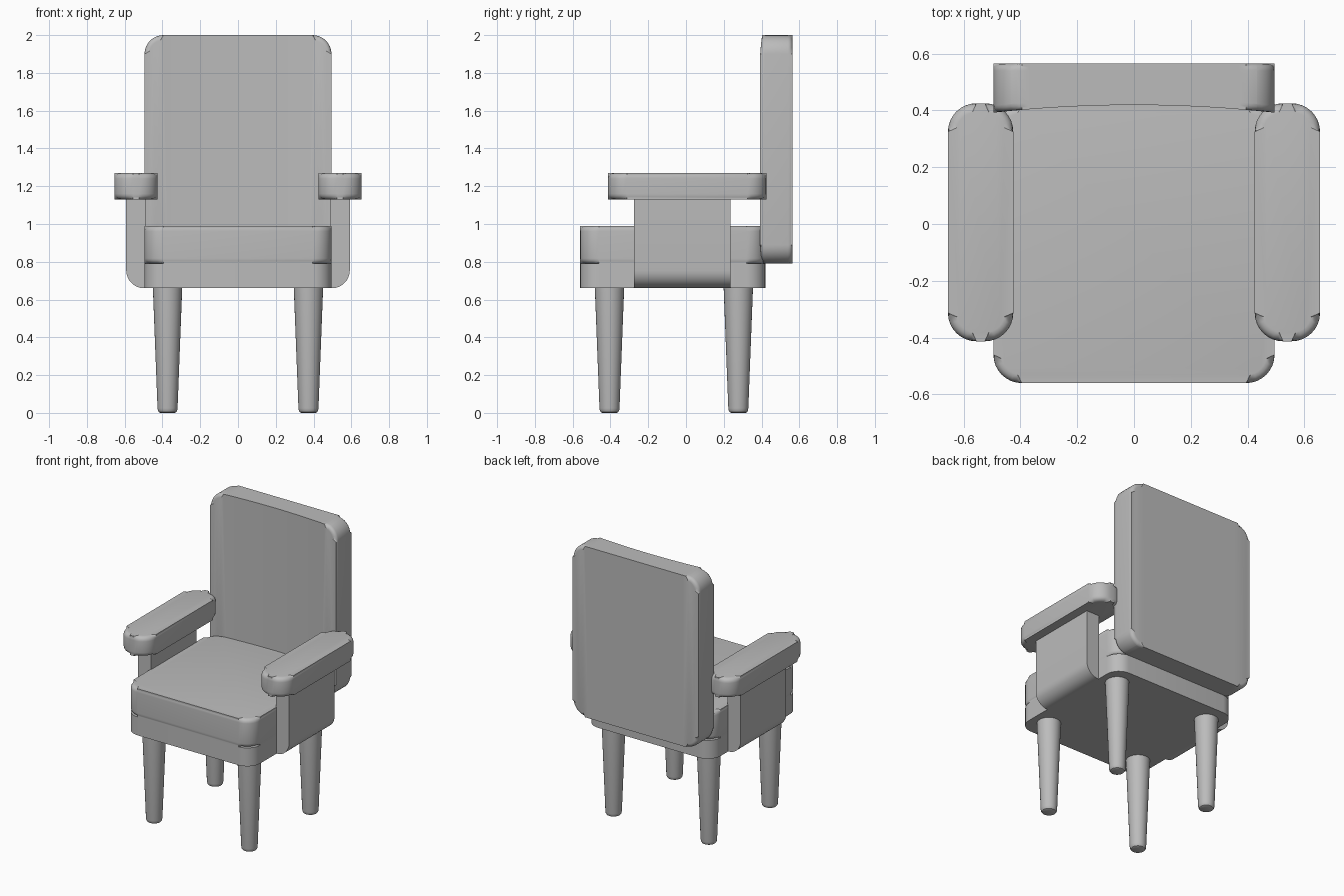
import bpy, bmesh
from math import pi, cos, sin
from mathutils import Vector

cube = bpy.data.objects.get("Cube")
if cube:
    bpy.data.objects.remove(cube)

grey = bpy.data.materials.new("warm_grey")
grey.use_nodes = True
colour = (0.5, 0.5, 0.5, 1)
grey.diffuse_color = colour
grey.node_tree.nodes["Principled BSDF"].inputs["Base Color"].default_value = colour


def finish(bm, name):
    bmesh.ops.recalc_face_normals(bm, faces=bm.faces[:])
    mesh = bpy.data.meshes.new(name)
    bm.to_mesh(mesh)
    bm.free()
    mesh.materials.append(grey)
    obj = bpy.data.objects.new(name, mesh)
    bpy.context.collection.objects.link(obj)
    bpy.ops.object.select_all(action="DESELECT")
    obj.select_set(True)
    bpy.context.view_layer.objects.active = obj
    bpy.ops.object.shade_smooth_by_angle(angle=pi / 6)
    return obj


def outline(u0, u1, v0, v1, radii, steps=8):
    """Rectangle whose corners, from lower left anticlockwise, have the given radii."""
    signs = [(-1, -1), (1, -1), (1, 1), (-1, 1)]
    points = []
    for i, ((su, sv), r) in enumerate(zip(signs, radii)):
        cu = (u1 if su > 0 else u0) - su * r
        cv = (v1 if sv > 0 else v0) - sv * r
        for k in range(steps + 1 if r else 1):
            a = pi + (i + k / steps) * pi / 2
            points.append((cu + r * cos(a), cv + r * sin(a)))
    return points


def slab(name, points, low, high, upright=False, soft=0, hollow=0):
    """Extrude an outline along z, or along y if upright; round the rims by soft."""
    def place(u, v, w):
        return (u, w, v) if upright else (u, v, w)

    bm = bmesh.new()
    rings = [[bm.verts.new(place(u, v, w)) for u, v in points] for w in (low, high)]
    caps = [bm.faces.new(ring) for ring in rings]
    for i in range(len(points)):
        j = (i + 1) % len(points)
        bm.faces.new((rings[0][i], rings[0][j], rings[1][j], rings[1][i]))
    if soft:
        rims = {e for f in caps for e in f.edges}
        bmesh.ops.bevel(bm, geom=list(rims), offset=soft, segments=4,
                        profile=0.5, affect="EDGES")
    if hollow:
        # Cut into upright strips and push the front into a shallow curve
        half = max(u for u, v in points)
        for k in range(-7, 8):
            bmesh.ops.bisect_plane(bm, geom=bm.verts[:] + bm.edges[:] + bm.faces[:],
                                   plane_co=Vector((half * k / 8, 0, 0)),
                                   plane_no=Vector((1, 0, 0)))
        for v in bm.verts:
            if v.co.y < (low + high) / 2:
                v.co.y += hollow * (1 - (v.co.x / half) ** 2)
    return finish(bm, name)


def leg(name, x, y):
    """Tapered round leg with a softened foot."""
    bm = bmesh.new()
    profile = [(0.038, 0), (0.046, 0.004), (0.051, 0.012), (0.053, 0.025), (0.078, 0.67)]
    n = 32
    rings = [[bm.verts.new((x + r * cos(2 * pi * i / n), y + r * sin(2 * pi * i / n), z))
              for i in range(n)] for r, z in profile]
    for a, b in zip(rings, rings[1:]):
        for i in range(n):
            j = (i + 1) % n
            bm.faces.new((a[i], a[j], b[j], b[i]))
    bm.faces.new(rings[0])
    bm.faces.new(rings[-1])
    return finish(bm, name)


# Seat frame, cushion and backrest
seat_shape = outline(-0.495, 0.495, -0.56, 0.42, [0.1] * 4)
slab("seat_frame", seat_shape, 0.66, 0.79)
slab("seat_cushion", seat_shape, 0.79, 0.99, soft=0.028)
slab("backrest", outline(-0.495, 0.495, 0.79, 2.0, [0.1] * 4),
     0.392, 0.565, upright=True, soft=0.025, hollow=0.027)

# Arms and legs on both sides
for side, s in (("left", 1), ("right", -1)):
    u0, u1 = sorted((s * 0.425, s * 0.655))
    slab(side + "_armrest", outline(u0, u1, -0.413, 0.425, [0.1] * 4),
         1.13, 1.27, soft=0.03)
    u0, u1 = sorted((s * 0.49, s * 0.592))
    radii = [0, 0.095, 0, 0] if s > 0 else [0.095, 0, 0, 0]
    slab(side + "_arm_panel", outline(u0, u1, 0.66, 1.15, radii),
         -0.275, 0.235, upright=True)
    leg("front_leg_" + side, s * 0.373, -0.405)
    leg("back_leg_" + side, s * 0.373, 0.277)
